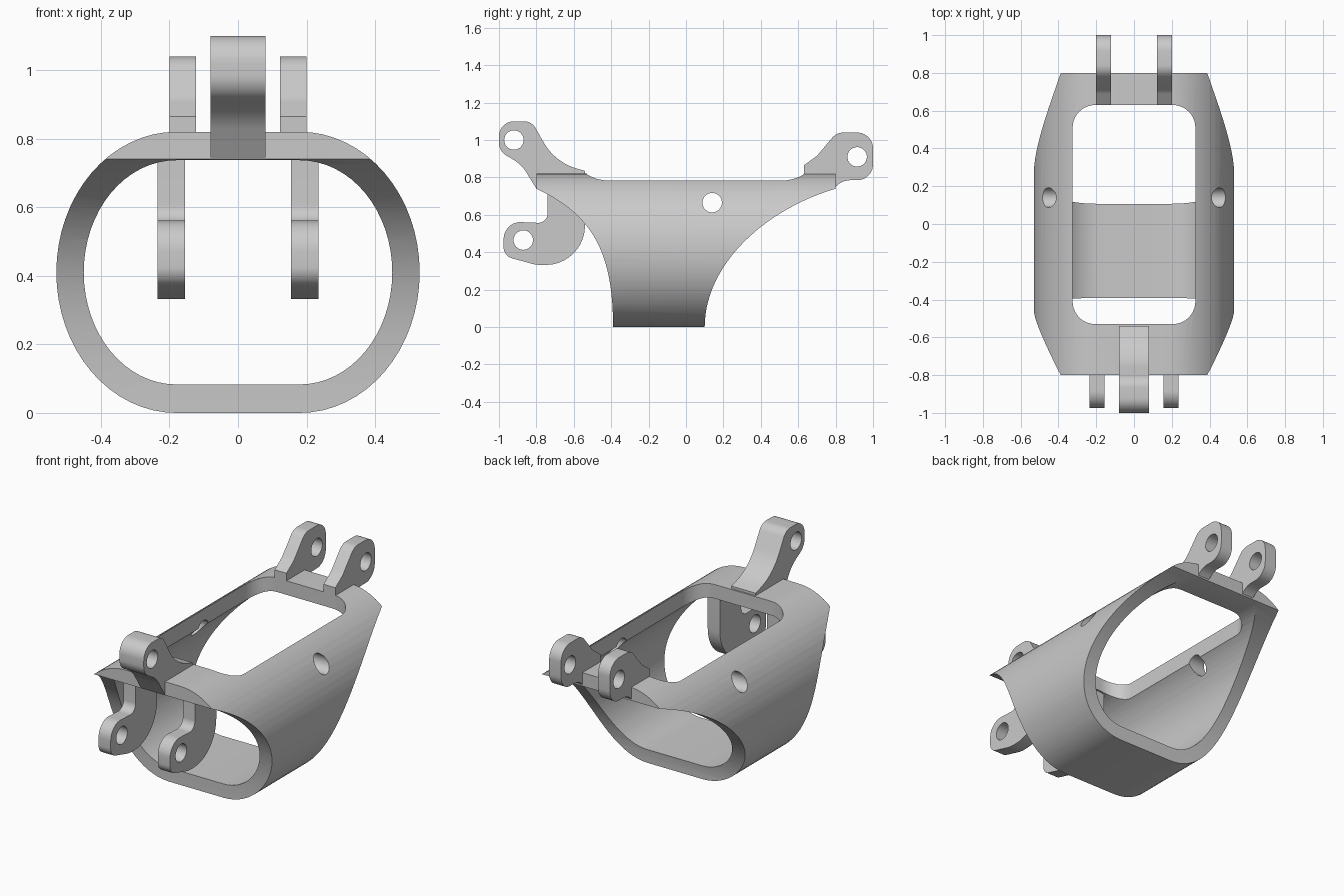
import bpy, bmesh, math
from mathutils import Vector
from mathutils.geometry import interpolate_bezier

cube = bpy.data.objects.get("Cube")
if cube:
    bpy.data.objects.remove(cube, do_unlink=True)

TONE = (0.59, 0.59, 0.59, 1)
grey = bpy.data.materials.new("plain grey")
grey.use_nodes = True
grey.diffuse_color = TONE
grey.node_tree.nodes["Principled BSDF"].inputs["Base Color"].default_value = TONE


def make_object(name, bm):
    bmesh.ops.recalc_face_normals(bm, faces=bm.faces)
    mesh = bpy.data.meshes.new(name)
    bm.to_mesh(mesh)
    bm.free()
    mesh.materials.append(grey)
    obj = bpy.data.objects.new(name, mesh)
    bpy.context.collection.objects.link(obj)
    return obj


def rounded(corners, steps=10):
    """Polygon from (a, b, radius) corners, each filleted with an arc."""
    out = []
    for i, (a, b, r) in enumerate(corners):
        p = Vector((a, b))
        if r == 0:
            out.append(p)
            continue
        d1 = (Vector(corners[i - 1][:2]) - p).normalized()
        d2 = (Vector(corners[(i + 1) % len(corners)][:2]) - p).normalized()
        half = d1.angle(d2) / 2
        centre = p + (d1 + d2).normalized() * r / math.sin(half)
        reach = r / math.tan(half)
        start = (p + d1 * reach - centre).normalized()
        end = (p + d2 * reach - centre).normalized()
        out += [centre + start.slerp(end, k / steps) * r for k in range(steps + 1)]
    return out


def prism(name, outline, low, high, axis="x"):
    """Extrude a (y, z) outline along x, or an (x, y) outline along z."""
    bm = bmesh.new()
    place = (lambda p, h: (h, p[0], p[1])) if axis == "x" else (lambda p, h: (p[0], p[1], h))
    face = bm.faces.new([bm.verts.new(place(p, low)) for p in outline])
    new = bmesh.ops.extrude_face_region(bm, geom=[face])["geom"]
    shift = Vector(place((0, 0), high - low))
    bmesh.ops.translate(bm, vec=shift, verts=[v for v in new if isinstance(v, bmesh.types.BMVert)])
    return make_object(name, bm)


def circle(y, z, r, n=32):
    return [(y + r * math.cos(math.tau * k / n), z + r * math.sin(math.tau * k / n)) for k in range(n)]


def cut(obj, cutter, operation="DIFFERENCE"):
    """Apply a boolean and discard the cutter."""
    mod = obj.modifiers.new("cut", "BOOLEAN")
    mod.object, mod.operation, mod.solver = cutter, operation, "EXACT"
    deps = bpy.context.evaluated_depsgraph_get()
    baked = bpy.data.meshes.new_from_object(obj.evaluated_get(deps))
    obj.modifiers.clear()
    obj.data = baked
    bpy.data.objects.remove(cutter, do_unlink=True)


def finish(obj):
    bpy.ops.object.select_all(action="DESELECT")
    obj.select_set(True)
    bpy.context.view_layer.objects.active = obj
    bpy.ops.object.shade_smooth_by_angle(angle=math.radians(30))


# Body: oval tube with a flat top and floor
FLAT, MID, STEPS = 0.18, 0.41, 16


def oval(rx, rz):
    pts = []
    for quarter in range(4):
        side = 1 if quarter in (0, 3) else -1
        for k in range(STEPS + 1):
            a = (quarter + k / STEPS) * math.pi / 2
            pts.append((side * FLAT + rx * math.cos(a), MID + rz * math.sin(a)))
    # Drop the doubled points at the sides
    return [p for i, p in enumerate(pts) if (Vector(p) - Vector(pts[i - 1])).length > 1e-4]


bm = bmesh.new()
rings = [[bm.verts.new((x, y, z)) for x, z in oval(*radii)]
         for radii, y in (((0.35, MID), -0.8), ((0.35, MID), 0.8),
                          ((0.27, 0.327), 0.8), ((0.27, 0.327), -0.8))]
for i, ring in enumerate(rings):
    after = rings[(i + 1) % 4]
    for k in range(len(ring)):
        j = (k + 1) % len(ring)
        bm.faces.new((ring[k], ring[j], after[j], after[k]))
body = make_object("body_shell", bm)


# Swept front and rear edges of the body
def bezier(*pts):
    a, b, c, d = [Vector((y, z, 0)) for y, z in pts]
    return [p.to_2d() for p in interpolate_bezier(a, b, c, d, 28)]


rear_edge = bezier((0.8, 0.74), (0.4, 0.62), (0.1, 0.32), (0.1, 0))
front_edge = bezier((-0.39, 0), (-0.39, 0.4), (-0.5, 0.6), (-0.8, 0.74))
side_outline = [(-0.9, 0.74), (-0.9, 1), (0.9, 1), (0.9, 0.74)] + rear_edge
side_outline += [(0.1, -0.1), (-0.39, -0.1)] + front_edge
cut(body, prism("side_cutter", side_outline, -0.7, 0.7), "INTERSECT")

# Top window and side pin holes
window = rounded([(x, y, 0.12) for x, y in
                  ((-0.325, -0.53), (0.325, -0.53), (0.325, 0.63), (-0.325, 0.63))])
cut(body, prism("window_cutter", window, 0.5, 1, "z"))
cut(body, prism("pin_cutter", circle(0.14, 0.665, 0.052), -0.7, 0.7))
finish(body)


# Lugs, each with a pin hole
def lug(name, corners, hole, low, high):
    obj = prism(name, rounded(corners), low, high)
    cut(obj, prism("hole_cutter", circle(*hole, 0.052), low - 0.1, high + 0.1))
    finish(obj)


front_lug = [(-0.54, 0.76, 0), (-0.54, 0.835, 0), (-0.7, 0.88, 0.3), (-0.825, 1.1, 0.07),
             (-1, 1.1, 0.08), (-1, 0.94, 0.08), (-0.88, 0.87, 0.2), (-0.8, 0.74, 0)]
rear_lug = [(0.63, 0.76, 0), (0.63, 0.865, 0), (0.7, 0.915, 0.1), (0.805, 1.04, 0.08),
            (1, 1.04, 0.085), (1, 0.785, 0.085), (0.84, 0.785, 0.1), (0.8, 0.75, 0)]
hook = [(-0.54, 0.76, 0), (-0.74, 0.76, 0), (-0.74, 0.555, 0.05), (-0.975, 0.565, 0.09),
        (-0.975, 0.38, 0.06), (-0.8, 0.332, 0.2), (-0.54, 0.332, 0.21)]

lug("front_lug", front_lug, (-0.92, 1.0), -0.08, 0.08)
for side, s in (("left", 1), ("right", -1)):
    lug("rear_lug_" + side, rear_lug, (0.915, 0.91), *sorted((s * 0.122, s * 0.2)))
    lug("hook_" + side, hook, (-0.87, 0.465), *sorted((s * 0.155, s * 0.235)))
